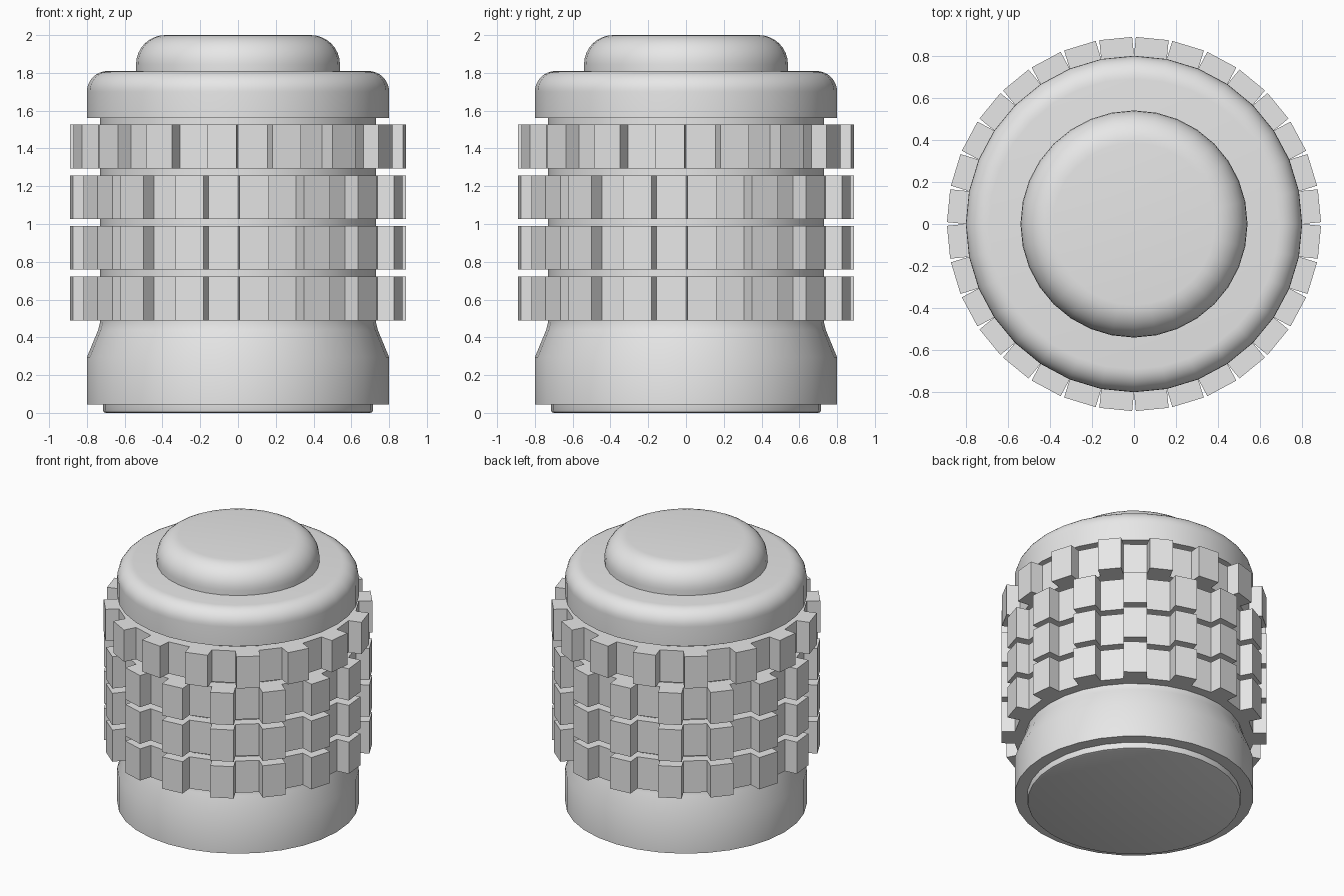
import bpy, bmesh, math
from math import sin, cos, pi

SEGMENTS = 32

cube = bpy.data.objects.get("Cube")
if cube:
    bpy.data.objects.remove(cube, do_unlink=True)

grey = bpy.data.materials.new("light_grey")
grey.use_nodes = True
grey.diffuse_color = (0.8, 0.8, 0.8, 1)
grey.node_tree.nodes["Principled BSDF"].inputs["Base Color"].default_value = (0.8, 0.8, 0.8, 1)


def finish(name, bm, smooth):
    """Turn a bmesh into a grey object."""
    bmesh.ops.recalc_face_normals(bm, faces=bm.faces)
    mesh = bpy.data.meshes.new(name)
    bm.to_mesh(mesh)
    bm.free()
    mesh.materials.append(grey)
    obj = bpy.data.objects.new(name, mesh)
    bpy.context.collection.objects.link(obj)
    if smooth:
        bpy.ops.object.select_all(action='DESELECT')
        obj.select_set(True)
        bpy.context.view_layer.objects.active = obj
        bpy.ops.object.shade_smooth_by_angle(angle=math.radians(32))


def stack(bm, profile):
    """Round solid from (radius, height) points, bottom to top; returns its side faces."""
    step = 2 * pi / SEGMENTS
    rings = [[bm.verts.new((r * cos(i * step), r * sin(i * step), z)) for i in range(SEGMENTS)]
             for r, z in profile]
    sides = []
    for low, high in zip(rings, rings[1:]):
        for i in range(SEGMENTS):
            j = (i + 1) % SEGMENTS
            sides.append(bm.faces.new((low[i], low[j], high[j], high[i])))
    bm.faces.new(rings[0][::-1])
    bm.faces.new(rings[-1])
    return sides


def lathe(name, profile):
    """Smooth turned part."""
    bm = bmesh.new()
    stack(bm, profile)
    finish(name, bm, True)


def rounded_top(r, z, radius, steps=8):
    """Quarter-round profile ending at height z."""
    angles = [i * pi / 2 / steps for i in range(steps + 1)]
    return [(r - radius + radius * cos(a), z - radius + radius * sin(a)) for a in angles]


def grip_band(name, z0, z1, first):
    """Faceted band with every second side face pushed outward."""
    bm = bmesh.new()
    sides = stack(bm, [(0.8, z0), (0.8, z1)])
    bm.normal_update()
    blocks = bmesh.ops.extrude_discrete_faces(bm, faces=sides[first::2])["faces"]
    for face in blocks:
        face.normal_update()
        offset = face.normal * 0.09
        for v in face.verts:
            v.co += offset
    finish(name, bm, False)


# Body
lathe("foot_disc", [(0.70, 0), (0.711, 0.004), (0.715, 0.015), (0.715, 0.06)])
lathe("base", [(0.8, 0.045), (0.8, 0.295), (0.74, 0.44), (0.73, 0.48), (0.73, 0.5)])
lathe("core", [(0.73, 0.4), (0.73, 1.6)])
lathe("cap", [(0.8, 1.56)] + rounded_top(0.8, 1.81, 0.11))
lathe("top_button", [(0.54, 1.8)] + rounded_top(0.54, 2.0, 0.155))

# Grip bands: three aligned, the top one shifted by one block
for n in range(3):
    z = 0.49 + n * 0.268
    grip_band(f"grip_band_{n + 1}", z, z + 0.232, 0)
grip_band("grip_band_4", 1.294, 1.526, 1)
